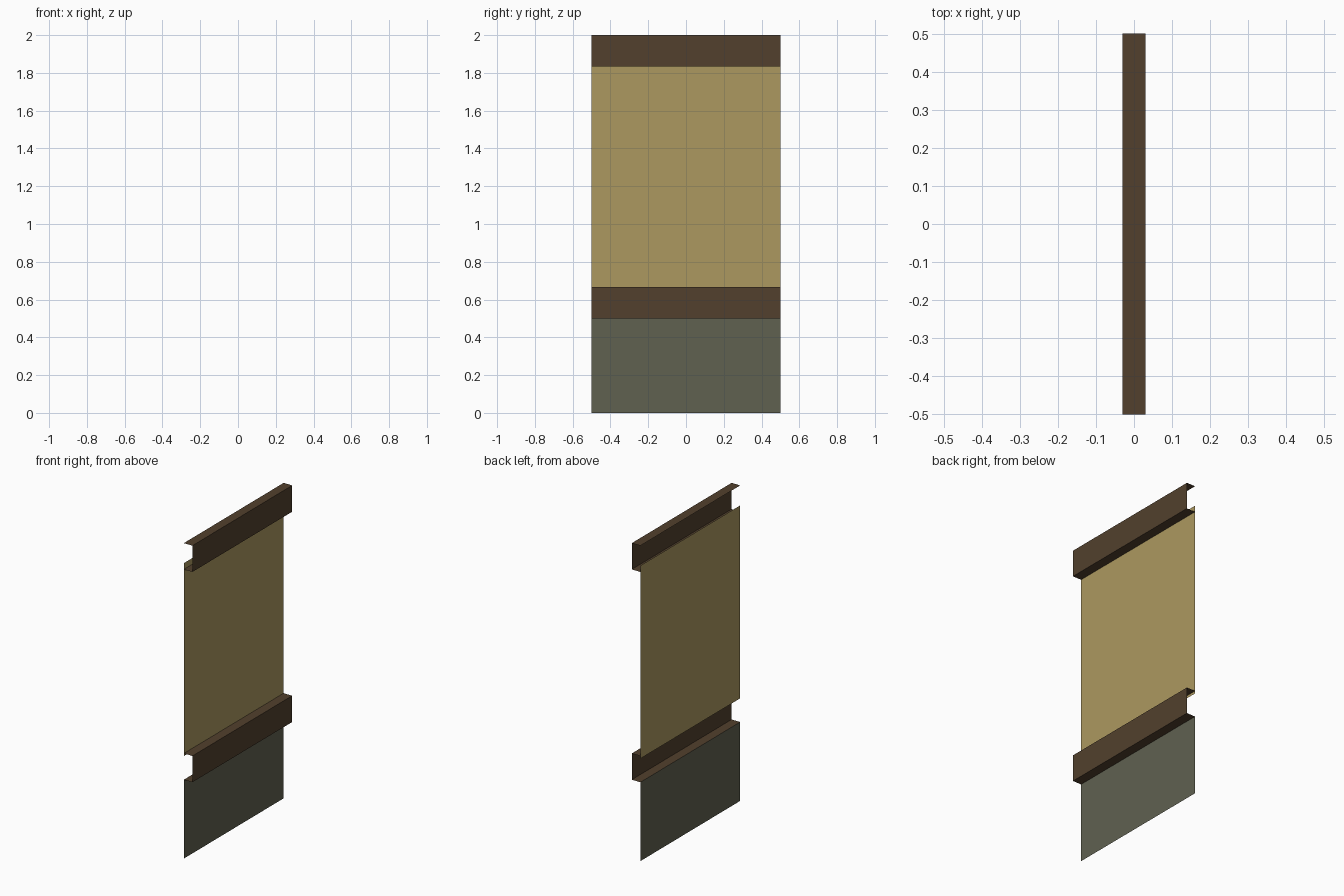
import bpy

if "Cube" in bpy.data.objects:
    bpy.data.objects.remove(bpy.data.objects["Cube"])


def material(name, srgb):
    m = bpy.data.materials.new(name)
    lin = [((c / 255 + 0.055) / 1.055) ** 2.4 for c in srgb]
    m.diffuse_color = (*lin, 1.0)
    m.use_nodes = True
    m.node_tree.nodes["Principled BSDF"].inputs["Base Color"].default_value = m.diffuse_color
    return m


timber = material("dark_timber", (82, 64, 45))
plaster = material("ochre_plaster", (172, 152, 96))
stone = material("grey_stone", (96, 97, 80))

HALF = 0.5     # half length along y
BACK, FRONT = -0.03, 0.03


def sheet(name, profile, mat):
    """Open (x, z) profile, bottom to top, swept along y; faces point to +x."""
    verts = [(x, y, z) for x, z in profile for y in (-HALF, HALF)]
    faces = [(2 * i, 2 * i + 1, 2 * i + 3, 2 * i + 2)
             for i in range(len(profile) - 1)]
    mesh = bpy.data.meshes.new(name)
    mesh.from_pydata(verts, [], faces)
    mesh.materials.append(mat)
    ob = bpy.data.objects.new(name, mesh)
    bpy.context.collection.objects.link(ob)
    return ob


# Flat wall panels
sheet("lower_wall", [(BACK, 0), (BACK, 0.5)], stone)
sheet("upper_wall", [(BACK, 0.65), (BACK, 1.873)], plaster)

# Open-backed beams: underside, face and top
for name, z in (("middle_beam", 0.5), ("top_beam", 1.8333)):
    top = z + 0.1667
    sheet(name, [(BACK, z), (FRONT, z), (FRONT, top), (BACK, top)], timber)
